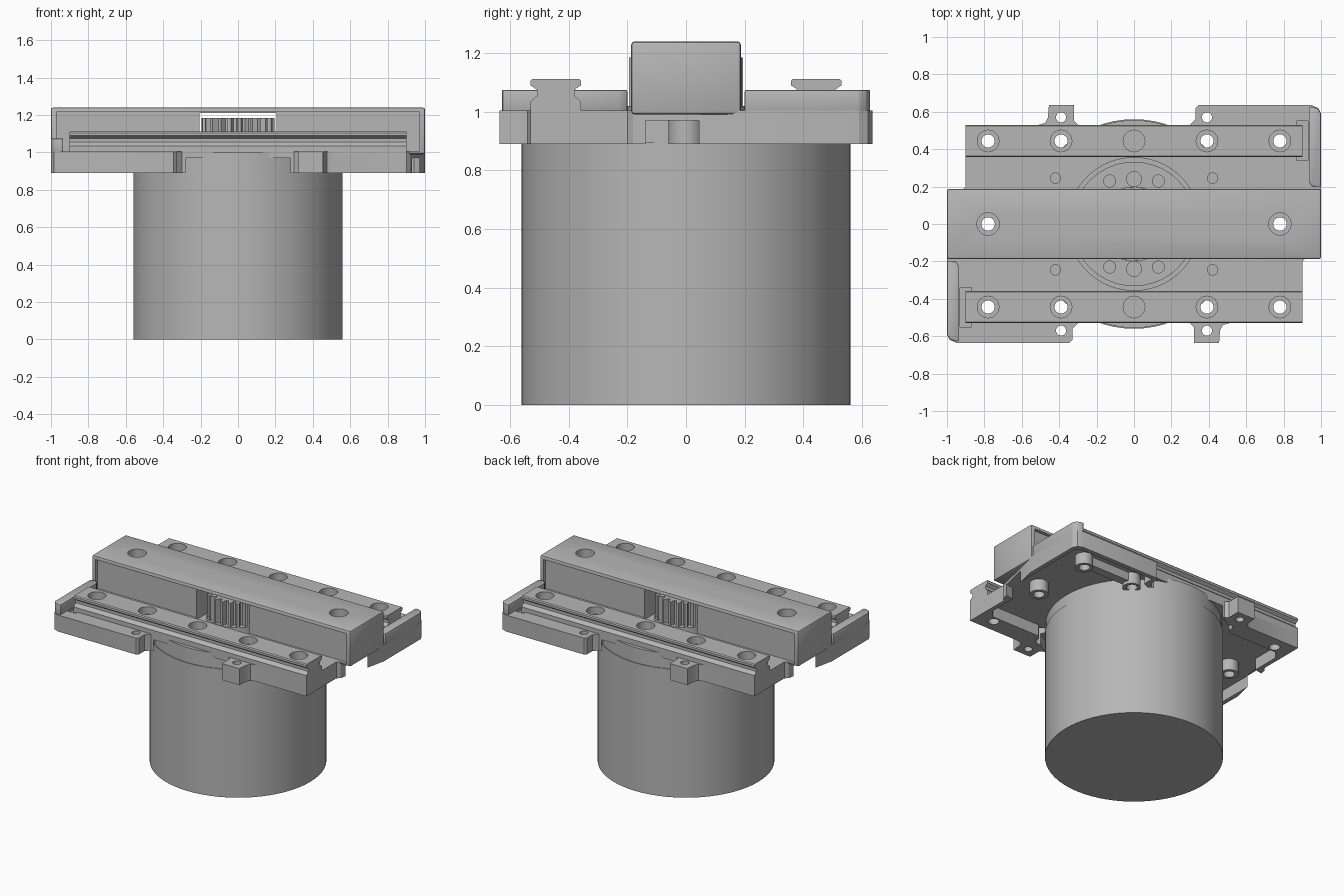
import bpy
import bmesh
import math
from mathutils import Matrix

if "Cube" in bpy.data.objects:
    bpy.data.objects.remove(bpy.data.objects["Cube"], do_unlink=True)

grey = bpy.data.materials.new("machined_grey")
grey.use_nodes = True
grey.diffuse_color = (0.47, 0.47, 0.47, 1)
grey.node_tree.nodes["Principled BSDF"].inputs["Base Color"].default_value = (0.47, 0.47, 0.47, 1)


def finish(bm, name):
    bmesh.ops.recalc_face_normals(bm, faces=bm.faces)
    mesh = bpy.data.meshes.new(name)
    bm.to_mesh(mesh)
    bm.free()
    mesh.materials.append(grey)
    obj = bpy.data.objects.new(name, mesh)
    bpy.context.collection.objects.link(obj)
    return obj


def prism(name, points, low, high):
    """Extrude an outline in x, y between two heights."""
    bm = bmesh.new()
    base = bm.faces.new([bm.verts.new((x, y, low)) for x, y in points])
    top = bmesh.ops.extrude_face_region(bm, geom=[base])["geom"]
    bmesh.ops.translate(bm, vec=(0, 0, high - low),
                        verts=[v for v in top if isinstance(v, bmesh.types.BMVert)])
    return finish(bm, name)


def box(name, x0, x1, y0, y1, low, high):
    return prism(name, [(x0, y0), (x1, y0), (x1, y1), (x0, y1)], low, high)


def cylinder(name, x, y, radius, low, high, sides=24):
    bm = bmesh.new()
    bmesh.ops.create_cone(bm, cap_ends=True, segments=sides, radius1=radius, radius2=radius,
                          depth=high - low,
                          matrix=Matrix.Translation((x, y, (low + high) / 2)))
    return finish(bm, name)


def activate(obj):
    bpy.ops.object.select_all(action='DESELECT')
    obj.select_set(True)
    bpy.context.view_layer.objects.active = obj


def cut(target, cutter, keep=False, operation='DIFFERENCE'):
    cutter.hide_render = True
    activate(target)
    mod = target.modifiers.new("cut", 'BOOLEAN')
    mod.operation = operation
    mod.solver = 'EXACT'
    mod.object = cutter
    bpy.ops.object.modifier_apply(modifier=mod.name)
    if not keep:
        bpy.data.objects.remove(cutter, do_unlink=True)


def drill(targets, x, y, radius, low, high):
    tool = cylinder("drill", x, y, radius, low, high)
    for target in targets:
        cut(target, tool, keep=True)
    bpy.data.objects.remove(tool, do_unlink=True)


def bevel(obj, width, segments=2):
    activate(obj)
    mod = obj.modifiers.new("bevel", 'BEVEL')
    mod.width = width
    mod.segments = segments
    mod.limit_method = 'ANGLE'
    bpy.ops.object.modifier_apply(modifier=mod.name)


def turned(points, s):
    return [(s * x, s * y) for x, y in points]


BOTTOM, DECK = 0.89, 1.005
SIDES = (1, -1)

# Motor drum and its flange
drum = cylinder("motor_drum", 0, 0, 0.56, 0, 0.895, 64)
flange = cylinder("motor_flange", 0, 0, 0.555, 0.895, 1.0, 64)

# Base plate, the same after half a turn
half = [(-1, -0.18), (-1, -0.59), (-0.985, -0.62), (-0.95, -0.635), (-0.345, -0.635),
        (-0.33, -0.62), (-0.33, -0.56), (-0.3, -0.53), (0.3, -0.53), (0.32, -0.55),
        (0.32, -0.635), (0.455, -0.635), (0.46, -0.57), (0.475, -0.54), (0.51, -0.53),
        (0.9, -0.53), (0.9, -0.2), (0.92, -0.18)]
plate = prism("base_plate", half + turned(half, -1), BOTTOM, DECK)
pocket = [(0.3, -0.4), (0.82, -0.4), (0.87, -0.35), (0.87, -0.15), (0.97, -0.13),
          (0.97, 0.58), (0.94, 0.605), (0.36, 0.605), (0.36, 0.53), (0.3, 0.5)]
for s in SIDES:
    cut(plate, prism("pocket", turned(pocket, s), BOTTOM - 0.05, 0.97))
cut(plate, cylinder("drum_clearance", 0, 0, 0.6, BOTTOM - 0.05, 0.97, 64))

# Central bore with a stepped floor
for radius, floor in ((0.355, 0.97), (0.33, 0.95)):
    bore = cylinder("bore", 0, 0, radius, floor, 1.1, 64)
    cut(plate, bore, keep=True)
    cut(flange, bore)
for s in SIDES:
    for x in (-0.13, 0.13):
        drill([flange], x, s * 0.23, 0.032, 0.92, 1.1)
    drill([flange], 0, s * 0.24, 0.04, 0.92, 1.1)

# Bosses and ribs beneath the plate
bosses = []
for s in SIDES:
    end = cylinder("cover_boss", s * 0.78, 0, 0.06, BOTTOM, 0.98)
    rib = box("rail_rib", *sorted((s * 0.39, s * 0.78)), *sorted((s * 0.41, s * 0.47)), 0.91, 0.98)
    for x in (0.39, 0.78):
        cut(rib, cylinder("boss", s * x, s * 0.44, 0.058, BOTTOM, 0.98), operation='UNION')
    bosses += [end, rib]

# Guide rails with a waisted profile
profile = [(-0.086, 0.99), (0.086, 0.99), (0.086, 1.035), (0.064, 1.055), (0.064, 1.075),
           (0.086, 1.09), (0.086, 1.105), (0.08, 1.112)]
profile += [(-y, z) for y, z in reversed(profile[2:])]
rails = []
for s in SIDES:
    rail = prism("guide_rail", [(z, y) for y, z in profile], -0.9, 0.9)
    rail.data.transform(Matrix(((0, 0, 1, 0), (0, 1, 0, s * 0.444), (1, 0, 0, 0), (0, 0, 0, 1))))
    bm = bmesh.new()
    bm.from_mesh(rail.data)
    bmesh.ops.recalc_face_normals(bm, faces=bm.faces)
    bm.to_mesh(rail.data)
    bm.free()
    rails.append(rail)

# Corner guard walls and the clearance slots beside them
walls = []
for s in SIDES:
    outline = [(0.935, 0.23), (0.95, 0.2), (1, 0.2), (1, 0.59), (0.985, 0.615), (0.955, 0.628),
               (0.935, 0.625)]
    wall = prism("guard_wall", turned(outline, s), 1.0, 1.075)
    bevel(wall, 0.006)
    walls.append(wall)
    slot = box("slot", *sorted((s * 0.87, s * 0.93)), *sorted((s * 0.34, s * 0.55)), 0.99, 1.02)
    cut(plate, slot)

# Cover bar with recessed flanks and a window for the gear
cover = box("cover_bar", -1, 1, -0.187, 0.187, 0.99, 1.24)
bevel(cover, 0.012)
for s in SIDES:
    cut(cover, box("flank", -0.97, 0.97, *sorted((s * 0.165, s * 0.3)), 1.005, 1.215))
cut(cover, box("window", -0.205, 0.205, -0.4, 0.4, 0.9, 1.21))

# Screw holes: counterbore at the top, narrow hole right through
for s in SIDES:
    drill([cover], s * 0.78, 0, 0.06, 1.18, 1.3)
    drill([cover, plate] + bosses, s * 0.78, 0, 0.036, 0.8, 1.3)
    for i, rail in enumerate(rails):
        y = SIDES[i] * 0.444
        for x in (0.39, 0.78):
            drill([rail], s * x, y, 0.058, 1.06, 1.2)
            drill([rail, plate] + bosses, s * x, y, 0.035, 0.8, 1.2)
        drill([plate], s * 0.42, SIDES[i] * 0.245, 0.058, 0.985, 1.1)
        drill([plate, flange], s * 0.42, SIDES[i] * 0.245, 0.028, 0.94, 1.1)
    drill([rails[0 if s > 0 else 1]], 0, s * 0.444, 0.058, 1.04, 1.2)
    for x in (-0.39, 0.39):
        drill([plate], x, s * 0.57, 0.027, 0.8, 1.1)

# Drive pinion on a collar
teeth = 22
outline = []
for i in range(teeth):
    for step, radius in ((0, 0.16), (0.3, 0.16), (0.5, 0.195), (0.8, 0.195)):
        a = 2 * math.pi * (i + step) / teeth
        outline.append((radius * math.cos(a), radius * math.sin(a)))
pinion = prism("drive_pinion", outline, 1.0, 1.185)
cut(pinion, cylinder("shaft_hole", 0, 0, 0.07, 1.1, 1.3))
collar = cylinder("pinion_collar", 0, 0, 0.2, 0.94, 1.02, 48)

# Shade the round parts smoothly, keeping edges sharp
for obj in [drum, flange, plate, cover, collar] + rails + walls + bosses:
    activate(obj)
    bpy.ops.object.shade_smooth_by_angle(angle=math.radians(25))
